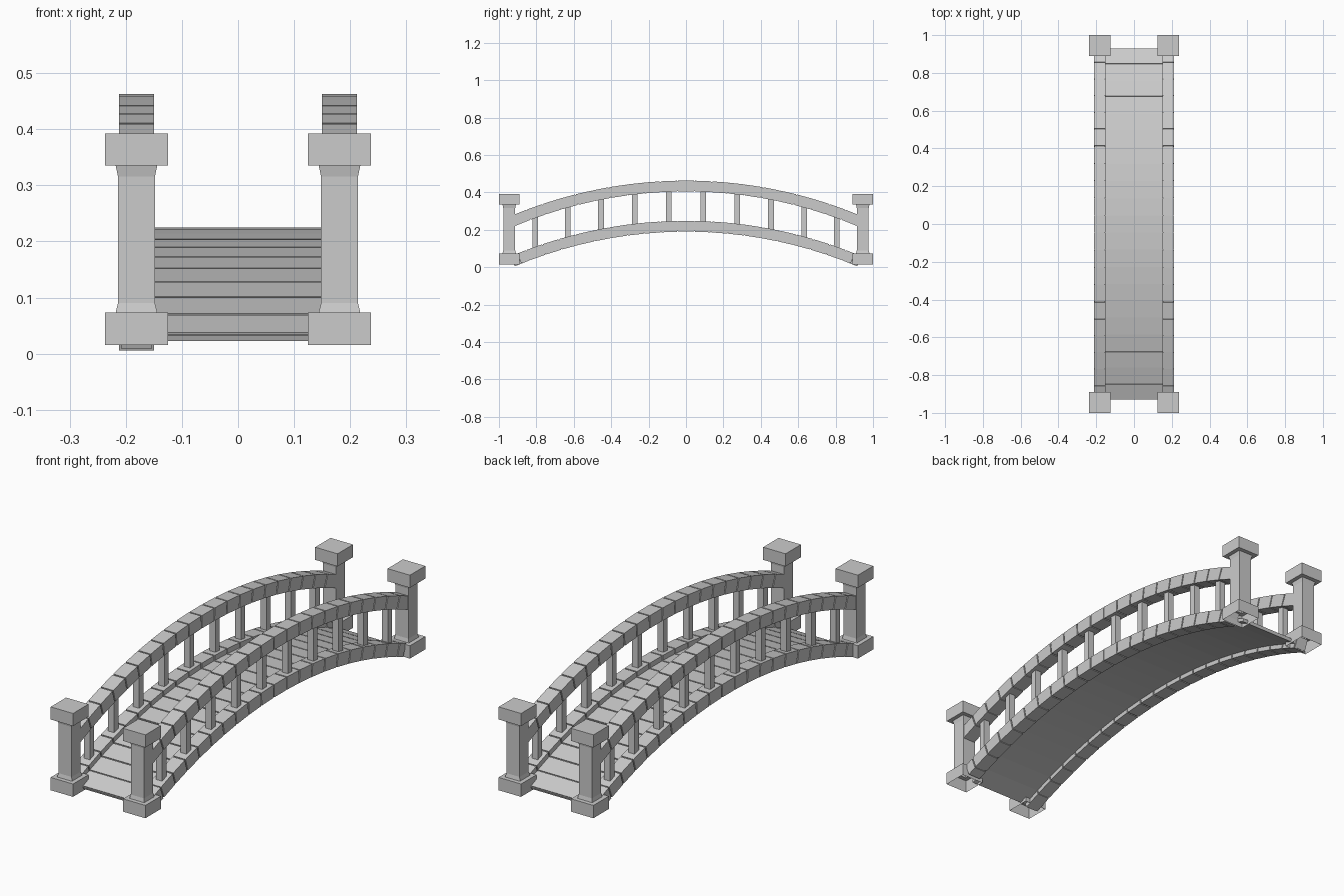
import bpy, bmesh
from math import sin, cos

cube = bpy.data.objects.get("Cube")
if cube:
    bpy.data.objects.remove(cube, do_unlink=True)

stone = bpy.data.materials.new("pale_grey_stone")
stone.use_nodes = True
GREY = (0.6, 0.6, 0.6, 1)
stone.diffuse_color = GREY
stone.node_tree.nodes["Principled BSDF"].inputs["Base Color"].default_value = GREY

RADIUS = 2.355          # underside of the arch
CENTRE_Z = 0.19 - RADIUS
HALF_ANGLE = 0.4
BLOCKS = 21
RAIL_LIFT = 0.215
RAIL_X = 0.181          # middle of each parapet
GAP = 0.0012            # half joint width, as an angle


def finish(bm, name):
    bmesh.ops.recalc_face_normals(bm, faces=bm.faces)
    mesh = bpy.data.meshes.new(name)
    bm.to_mesh(mesh)
    bm.free()
    mesh.materials.append(stone)
    obj = bpy.data.objects.new(name, mesh)
    bpy.context.collection.objects.link(obj)
    return obj


def loft(bm, rings, cap_start=True):
    """Skin a row of four-cornered rings."""
    rows = [[bm.verts.new(p) for p in ring] for ring in rings]
    for a, b in zip(rows, rows[1:]):
        for i in range(4):
            j = (i + 1) % 4
            bm.faces.new((a[i], a[j], b[j], b[i]))
    if cap_start:
        bm.faces.new(rows[0])
    bm.faces.new(rows[-1])


def section(angle, x, half, low, high, lift):
    """Rectangular slice across the arc."""
    corners = ((x - half, low), (x + half, low), (x + half, high), (x - half, high))
    return [(px, (RADIUS + r) * sin(angle), CENTRE_Z + lift + (RADIUS + r) * cos(angle))
            for px, r in corners]


def arc_course(name, x, half, low, high, lift=0, limit=HALF_ANGLE, flush_under=False):
    """Curved course of blocks with recessed joints around a solid core."""
    bm = bmesh.new()
    step = 2 * HALF_ANGLE / BLOCKS
    joints = [max(-limit, min(limit, i * step - HALF_ANGLE)) for i in range(BLOCKS + 1)]
    for a, b in zip(joints, joints[1:]):
        loft(bm, [section(t, x, half, low, high, lift) for t in (a + GAP, b - GAP)])
    inset = 0.004
    core_low = low - 0.001 if flush_under else low + inset
    core_half = half if flush_under else half - inset
    loft(bm, [section(t, x, core_half, core_low, high - inset, lift) for t in joints])
    return finish(bm, name)


# Walkway slab with plank joints cut in its top
arc_course("deck", 0, 0.15, 0.021, 0.035, flush_under=True)

for side, label in ((1, "left"), (-1, "right")):
    x = side * RAIL_X
    # Arch beam and handrail
    arc_course(label + "_arch", x, 0.031, 0, 0.058, limit=0.383 if side > 0 else HALF_ANGLE)
    arc_course(label + "_handrail", x, 0.031, 0, 0.058, lift=RAIL_LIFT)

    # Balusters
    bm = bmesh.new()
    for k in range(-5, 5):
        y = 2.4 * sin((k + 0.5) * 4 * HALF_ANGLE / BLOCKS)
        low = CENTRE_Z + ((RADIUS + 0.04) ** 2 - y * y) ** 0.5
        high = low + RAIL_LIFT - 0.02
        h = 0.015
        loft(bm, [[(x + i * h, y + j * h, z) for i, j in ((-1, -1), (1, -1), (1, 1), (-1, 1))]
                  for z in (low, high)])
    finish(bm, label + "_balusters")

    # End posts: base block, flared shaft and cap, hollow from below
    profile = ((0.056, 0.015), (0.056, 0.073), (0.037, 0.073), (0.033, 0.09),
               (0.033, 0.316), (0.037, 0.335), (0.056, 0.335), (0.056, 0.392))
    for end, place in ((-1, "front"), (1, "back")):
        bm = bmesh.new()
        y = end * 0.945
        loft(bm, [[(x + i * w, y + j * (w - 0.001), z)
                   for i, j in ((-1, -1), (1, -1), (1, 1), (-1, 1))]
                  for w, z in profile], cap_start=False)
        finish(bm, f"{place}_{label}_post")
